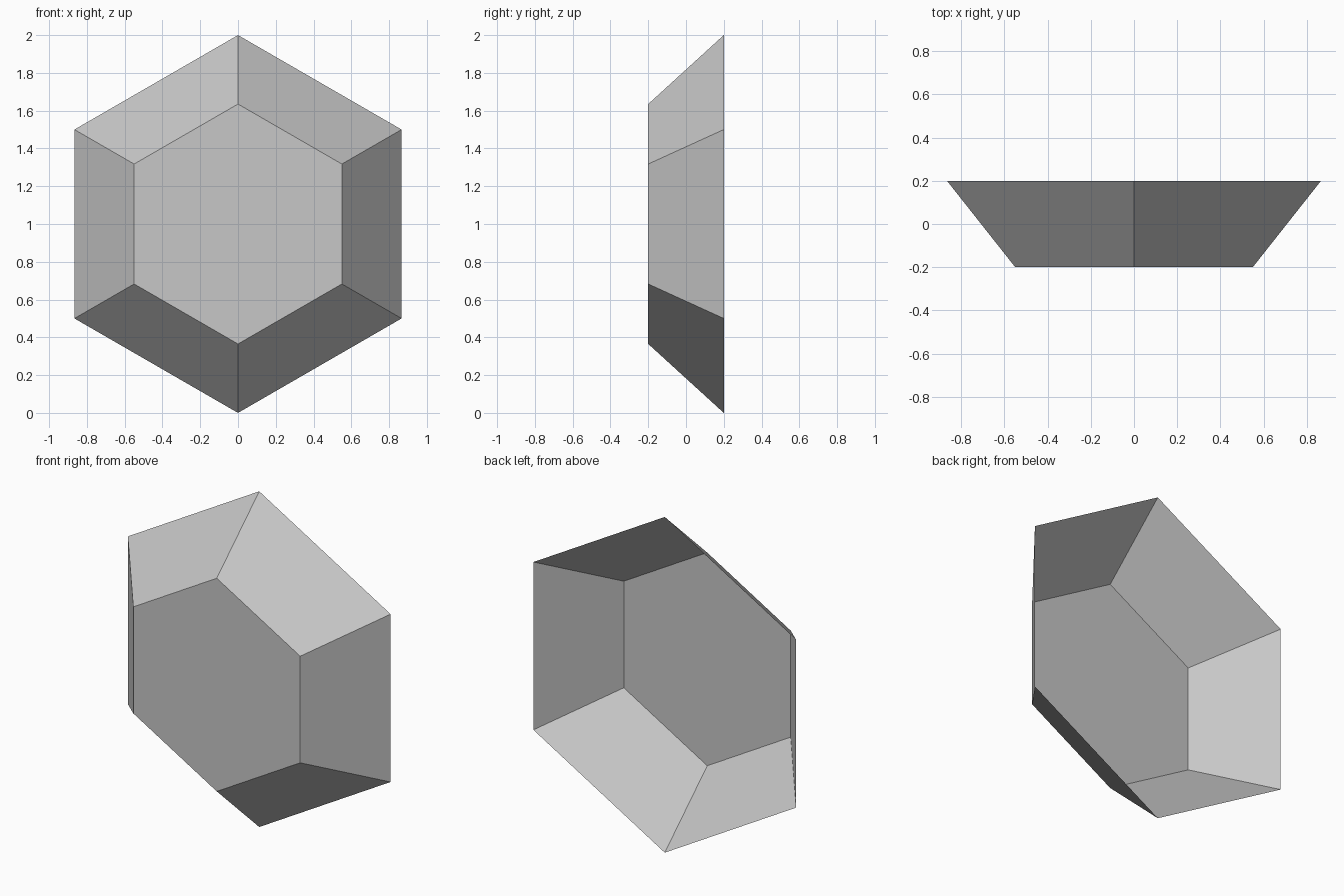
import bpy, bmesh
from math import sin, cos, tau

cube = bpy.data.objects.get("Cube")
if cube:
    bpy.data.objects.remove(cube, do_unlink=True)

SIDES = 6

# Plain grey material
grey = bpy.data.materials.new("grey")
grey.use_nodes = True
colour = (0.57, 0.57, 0.57, 1)
grey.diffuse_color = colour
grey.node_tree.nodes["Principled BSDF"].inputs["Base Color"].default_value = colour

bm = bmesh.new()


def ring(radius, y):
    """Upright hexagon with a corner at the top."""
    return [bm.verts.new((radius * sin(tau * i / SIDES), y,
                          1 + radius * cos(tau * i / SIDES)))
            for i in range(SIDES)]


# Small front panel, sloping walls and open back
front = ring(0.635, -0.2)
rim = ring(1.0, 0.2)
bm.faces.new(front)
for i in range(SIDES):
    j = (i + 1) % SIDES
    bm.faces.new((front[j], front[i], rim[i], rim[j]))

# Point the faces outward, with the front panel facing -y
bm.normal_update()
bmesh.ops.recalc_face_normals(bm, faces=bm.faces)
bm.faces.ensure_lookup_table()
if bm.faces[0].normal.y > 0:
    bmesh.ops.reverse_faces(bm, faces=bm.faces)

mesh = bpy.data.meshes.new("hexagonal_shell")
bm.to_mesh(mesh)
bm.free()
mesh.materials.append(grey)
bpy.context.collection.objects.link(bpy.data.objects.new("hexagonal_shell", mesh))
